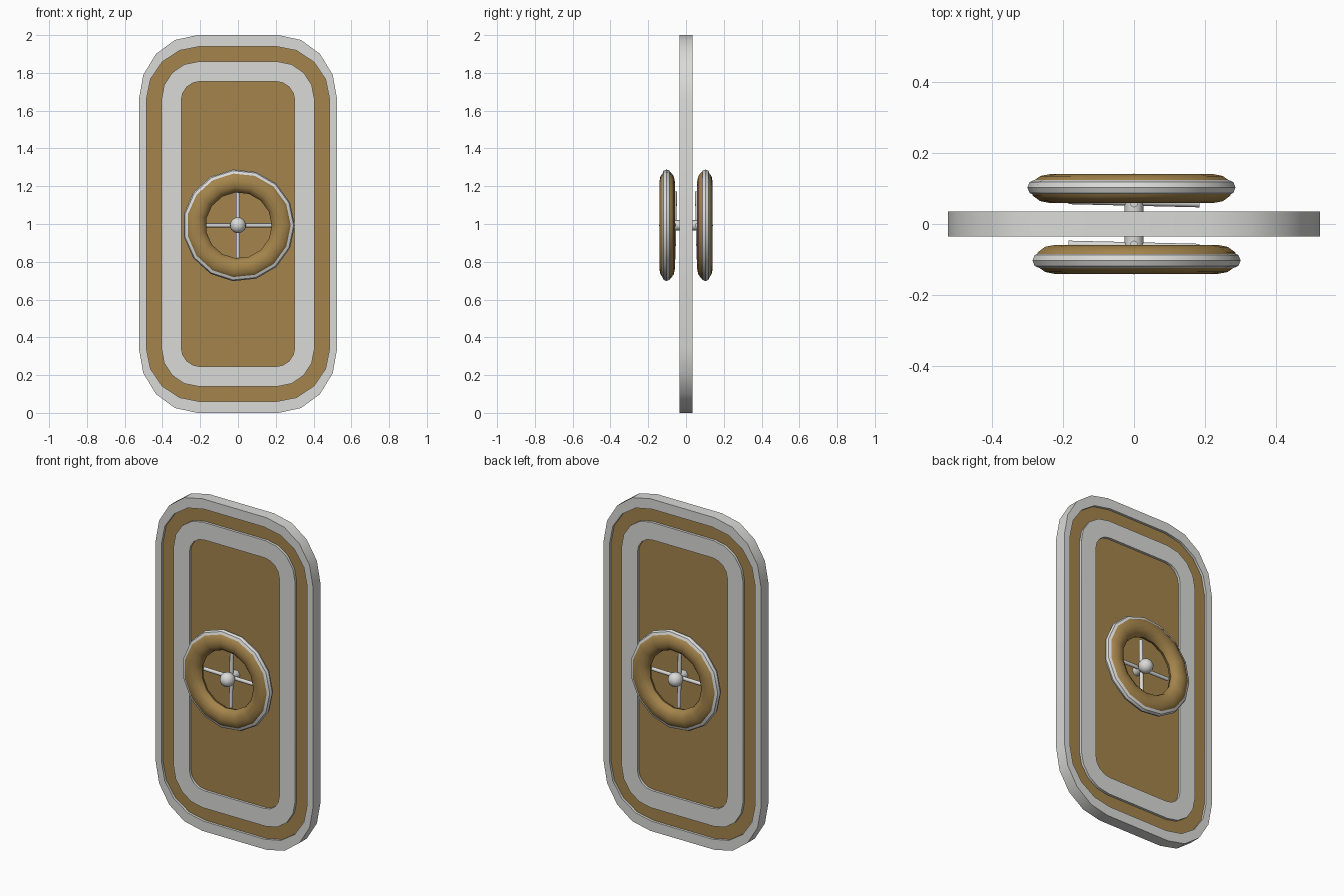
import bpy, bmesh, math
from mathutils import Matrix, Vector

if "Cube" in bpy.data.objects:
    bpy.data.objects.remove(bpy.data.objects["Cube"])


def material(name, rgb):
    m = bpy.data.materials.new(name)
    m.diffuse_color = (*rgb, 1)
    m.use_nodes = True
    m.node_tree.nodes["Principled BSDF"].inputs["Base Color"].default_value = m.diffuse_color
    return m


silver = material("silver", (0.70, 0.70, 0.69))
gold = material("gold", (0.37, 0.23, 0.07))


def smooth(obj):
    bpy.ops.object.select_all(action='DESELECT')
    obj.select_set(True)
    bpy.context.view_layer.objects.active = obj
    bpy.ops.object.shade_smooth_by_angle(angle=math.radians(35))


# Door slab: rounded outlines lofted front to back, with recessed gold areas
CZ = 1.0
T, D = 0.035, 0.02          # face plane and recess plane
OUTER = (0.525, 1.0, 0.31, 0.34)
GROOVE = (0.485, 0.94, 0.285, 0.28)
FRAME = (0.405, 0.86, 0.195, 0.20)
PANEL = (0.30, 0.755, 0.10, 0.10)


def outline(hx, hz, rx, rz, n=4):
    pts = []
    for q, (sx, sz) in enumerate(((1, 1), (-1, 1), (-1, -1), (1, -1))):
        for i in range(n + 1):
            a = (q + i / n) * math.pi / 2
            pts.append((sx * (hx - rx) + rx * math.cos(a),
                        sz * (hz - rz) + rz * math.sin(a)))
    return pts


front = [(PANEL, D), (PANEL, T), (FRAME, T), (FRAME, D),
         (GROOVE, D), (GROOVE, T), (OUTER, T)]
rings = [(s, -y) for s, y in front] + [(s, y) for s, y in reversed(front)]
bm = bmesh.new()
loops = [[bm.verts.new((x, y, z + CZ)) for x, z in outline(*s)] for s, y in rings]
for (sa, ya), (sb, yb), a, b in zip(rings, rings[1:], loops, loops[1:]):
    for i in range(len(a)):
        j = (i + 1) % len(a)
        f = bm.faces.new((a[i], a[j], b[j], b[i]))
        f.material_index = int(ya == yb and abs(ya) == D)
for cap in (loops[0], loops[-1]):
    bm.faces.new(cap).material_index = 1
bmesh.ops.recalc_face_normals(bm, faces=bm.faces)
me = bpy.data.meshes.new("door_slab")
bm.to_mesh(me)
bm.free()
me.materials.append(silver)
me.materials.append(gold)
door = bpy.data.objects.new("door_slab", me)
bpy.context.collection.objects.link(door)
smooth(door)

# Handwheels: modelled on the front, repeated by a half turn for the back
WZ = 0.993


def place(name, mat, local, turn):
    o = bpy.context.object
    o.name = name
    o.data.transform(turn @ local)
    o.location = (0, 0, WZ)
    o.data.materials.append(mat)
    smooth(o)


def ring(name, mat, major, minor, half_depth, y, turn):
    bpy.ops.mesh.primitive_torus_add(major_segments=15, minor_segments=12 if mat == gold else 8,
                                     major_radius=major, minor_radius=minor)
    local = (Matrix.Translation((0.004, y, 0)) @ Matrix.Rotation(math.pi / 2, 4, 'X')
             @ Matrix.Diagonal((1, 1, half_depth / minor, 1)))
    place(name, mat, local, turn)


def rod(name, p, q, r, turn):
    p, q = Vector(p), Vector(q)
    bpy.ops.mesh.primitive_cylinder_add(vertices=12, radius=r, depth=(q - p).length)
    rot = (q - p).to_track_quat('Z', 'Y').to_matrix().to_4x4()
    place(name, silver, Matrix.Translation((p + q) / 2) @ rot, turn)


for side, angle in (("front", 0), ("back", math.pi)):
    turn = Matrix.Rotation(angle, 4, 'Z')
    ring(side + "_wheel_grip", gold, 0.232, 0.057, 0.041, -0.10, turn)
    ring(side + "_wheel_rim", silver, 0.275, 0.022, 0.022, -0.103, turn)
    # slightly tilted cross spokes
    rod(side + "_spoke_across", (-0.185, -0.058, 0), (0.185, -0.067, 0), 0.011, turn)
    rod(side + "_spoke_upright", (0, -0.067, -0.18), (0, -0.058, 0.18), 0.011, turn)
    # axle and hub ball
    rod(side + "_axle", (0, -0.015, 0), (0, -0.066, 0), 0.027, turn)
    bpy.ops.mesh.primitive_uv_sphere_add(segments=16, ring_count=10, radius=0.042)
    place(side + "_hub_ball", silver, Matrix.Translation((0, -0.10, 0)), turn)
